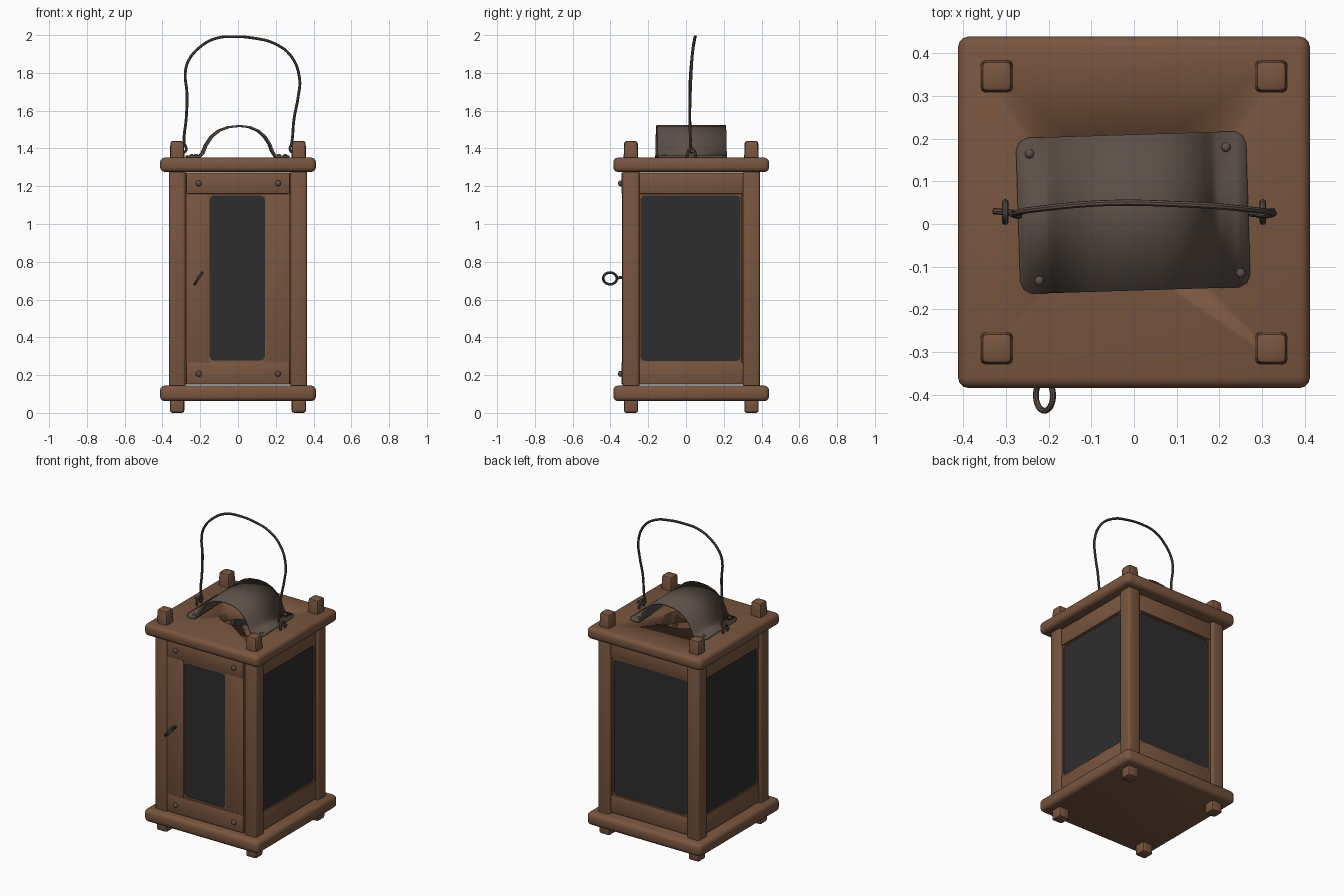
import bpy, bmesh, math
from mathutils import Vector, Matrix

if "Cube" in bpy.data.objects:
    bpy.data.objects.remove(bpy.data.objects["Cube"])

def material(name, rgb):
    m = bpy.data.materials.new(name)
    m.diffuse_color = (*rgb, 1)
    m.use_nodes = True
    m.node_tree.nodes["Principled BSDF"].inputs["Base Color"].default_value = m.diffuse_color
    return m

WOOD = material("brown_wood", (0.19, 0.092, 0.05))
METAL = material("dull_iron", (0.105, 0.08, 0.064))
GLASS = material("dark_glass", (0.027, 0.027, 0.027))
CY = 0.0275                      # centre of the wooden body in y

def finish(ob, mat):
    ob.data.materials.clear()
    ob.data.materials.append(mat)
    bpy.ops.object.select_all(action='DESELECT')
    ob.select_set(True)
    bpy.context.view_layer.objects.active = ob
    if ob.type == 'CURVE':
        bpy.ops.object.convert(target='MESH')
        ob = bpy.context.object
    bpy.ops.object.shade_smooth_by_angle(angle=math.radians(40))
    return ob

def mesh_object(name, bm, mat):
    bmesh.ops.recalc_face_normals(bm, faces=bm.faces)
    me = bpy.data.meshes.new(name)
    bm.to_mesh(me)
    bm.free()
    ob = bpy.data.objects.new(name, me)
    bpy.context.collection.objects.link(ob)
    return finish(ob, mat)

def box(name, lo, hi, mat=WOOD, bevel=0.008, seg=2, taper=1.0, turn=None):
    """Bevelled box between two corners; taper scales the top."""
    lo, hi = Vector(lo), Vector(hi)
    c, s = (lo + hi) / 2, hi - lo
    bm = bmesh.new()
    bmesh.ops.create_cube(bm, size=1)
    for v in bm.verts:
        k = taper if v.co.z > 0 else 1
        v.co = Vector((v.co.x * s.x * k, v.co.y * s.y * k, v.co.z * s.z))
    if bevel:
        bmesh.ops.bevel(bm, geom=bm.edges[:], offset=bevel, segments=seg, profile=0.5, affect='EDGES')
    bmesh.ops.transform(bm, matrix=Matrix.Translation(c), verts=bm.verts)
    if turn:
        bmesh.ops.transform(bm, matrix=turn, verts=bm.verts)
    return mesh_object(name, bm, mat)

def wire(name, pts, radius, closed=False):
    cu = bpy.data.curves.new(name, 'CURVE')
    cu.dimensions = '3D'
    cu.bevel_depth, cu.bevel_resolution, cu.resolution_u = radius, 2, 4
    cu.use_fill_caps = True
    sp = cu.splines.new('BEZIER')
    sp.bezier_points.add(len(pts) - 1)
    for bp, p in zip(sp.bezier_points, pts):
        bp.co = p
        bp.handle_left_type = bp.handle_right_type = 'AUTO'
    sp.use_cyclic_u = closed
    ob = bpy.data.objects.new(name, cu)
    bpy.context.collection.objects.link(ob)
    return finish(ob, METAL)

def lip(name, x0, x1, z0, z1, place):
    """Thin wooden surround with a rounded opening, around a glass pane."""
    cu = bpy.data.curves.new(name, 'CURVE')
    cu.dimensions, cu.fill_mode, cu.extrude = '2D', 'BOTH', 0.010
    r, g = 0.022, 0.018
    outer = [(x0 - g, z0 - g), (x1 + g, z0 - g), (x1 + g, z1 + g), (x0 - g, z1 + g)]
    inner = []
    for i, (cx, cz) in enumerate([(x0 + r, z0 + r), (x1 - r, z0 + r), (x1 - r, z1 - r), (x0 + r, z1 - r)]):
        for k in range(5):
            a = math.pi + (i + k / 4) * math.pi / 2
            inner.append((cx + r * math.cos(a), cz + r * math.sin(a)))
    for loop in (outer, inner):
        sp = cu.splines.new('POLY')
        sp.points.add(len(loop) - 1)
        for p, (x, z) in zip(sp.points, loop):
            p.co = (x, z, 0, 1)
        sp.use_cyclic_u = True
    ob = bpy.data.objects.new(name, cu)
    bpy.context.collection.objects.link(ob)
    ob = finish(ob, WOOD)
    ob.data.transform(place @ Matrix.Rotation(math.pi / 2, 4, 'X'))

def rivet(name, pos, r, normal_rot=Matrix()):
    bm = bmesh.new()
    bmesh.ops.create_uvsphere(bm, u_segments=12, v_segments=8, radius=r)
    m = Matrix.Translation(pos) @ normal_rot @ Matrix.Diagonal((1, 1, 0.8, 1))
    bmesh.ops.transform(bm, matrix=m, verts=bm.verts)
    mesh_object(name, bm, METAL)

# Base board and top board with a round smoke hole
box("base_board", (-0.413, -0.385, 0.062), (0.413, 0.44, 0.145), bevel=0.026, seg=3)
top = box("top_board", (-0.413, -0.385, 1.275), (0.413, 0.44, 1.352), bevel=0.026, seg=3)
bm = bmesh.new()
bmesh.ops.create_cone(bm, cap_ends=True, segments=32, radius1=0.125, radius2=0.125, depth=0.4,
                      matrix=Matrix.Translation((0, CY, 1.31)))
cutter = mesh_object("smoke_hole_cutter", bm, WOOD)
cutter.hide_render = True
cutter.hide_set(True)
cut = top.modifiers.new("smoke_hole", 'BOOLEAN')
cut.operation, cut.object, cut.solver = 'DIFFERENCE', cutter, 'EXACT'

# Corner posts with tenons that pass through both boards
for sx in (-1, 1):
    for sy in (-1, 1):
        x, y = sx * 0.322, CY + sy * 0.319
        box("corner_post", (x - 0.043, y - 0.044, 0.13), (x + 0.043, y + 0.044, 1.29), bevel=0.013, seg=3)
        box("top_tenon", (x - 0.04, y - 0.04, 1.30), (x + 0.04, y + 0.04, 1.44), bevel=0.014, taper=0.9)
        box("foot_tenon", (x - 0.038, y - 0.038, 0.0), (x + 0.038, y + 0.038, 0.09), bevel=0.013)

# Side and back panels, modelled facing -y and turned into place
def panel(kind, half, depth, pane, place, stiles=True):
    x0, x1, z0, z1 = pane
    f = -depth
    box(kind + "_top_rail", (-half, f, 1.158), (half, f + 0.04, 1.272), turn=place)
    box(kind + "_bottom_rail", (-half, f, 0.15), (half, f + 0.04, 0.268), turn=place)
    if stiles:
        box(kind + "_left_stile", (-half, f + 0.003, 0.262), (x0 - 0.005, f + 0.04, 1.164), turn=place, bevel=0.004)
        box(kind + "_right_stile", (x1 + 0.005, f + 0.003, 0.262), (half, f + 0.04, 1.164), turn=place, bevel=0.004)
    lip(kind + "_pane_surround", x0, x1, z0, z1, place @ Matrix.Translation((0, f + 0.018, 0)))
    box(kind + "_glass", (x0 - 0.012, f + 0.013, z0 - 0.012), (x1 + 0.012, f + 0.023, z1 + 0.012),
        GLASS, bevel=0, turn=place)

def facing(angle):
    return Matrix.Translation((0, CY, 0)) @ Matrix.Rotation(angle, 4, 'Z')

panel("right_side", 0.282, 0.352, (-0.268, 0.262, 0.275, 1.152), facing(math.pi / 2))
panel("left_side", 0.282, 0.352, (-0.262, 0.268, 0.275, 1.152), facing(-math.pi / 2))
panel("back", 0.286, 0.345, (-0.265, 0.265, 0.275, 1.152), facing(math.pi))
panel("door", 0.276, 0.37, (-0.15, 0.142, 0.278, 1.15), facing(0))

# Door rivets and pull ring
face_front = Matrix.Rotation(math.pi / 2, 4, 'X')
for x in (-0.208, 0.212):
    for z in (0.207, 1.215):
        rivet("door_rivet", (x, -0.347, z), 0.016, face_front)
ring = []
for k in range(12):
    a = k * math.tau / 12
    ring.append((-0.21 + 0.02 * math.sin(a), -0.402 + 0.036 * math.cos(a), 0.712 + 0.031 * math.sin(a)))
wire("door_pull_ring", ring, 0.007, closed=True)
wire("door_pull_stem", [(-0.21, -0.33, 0.715), (-0.21, -0.35, 0.716), (-0.21, -0.37, 0.712)], 0.008)

# Arched sheet-iron heat shield: (x, z, shortening at the rounded ends)
profile = [(-0.272, 1.357, .03), (-0.264, 1.357, .01), (-0.245, 1.357, 0), (-0.205, 1.357, 0),
           (-0.188, 1.375, 0), (-0.172, 1.415, 0), (-0.14, 1.463, 0), (-0.10, 1.495, 0), (-0.05, 1.513, 0),
           (0.01, 1.519, 0), (0.06, 1.513, 0), (0.105, 1.494, 0), (0.14, 1.463, 0), (0.165, 1.425, 0),
           (0.18, 1.385, 0), (0.198, 1.357, 0), (0.242, 1.357, 0), (0.26, 1.357, .01), (0.268, 1.357, .03)]
turn = Matrix.Translation((0, 0.027, 0)) @ Matrix.Rotation(math.radians(1.8), 4, 'Z')
bm = bmesh.new()
rows = [[bm.verts.new(turn @ Vector((x, s * (0.183 - e), z))) for s in (-1, 1)] for x, z, e in profile]
for a, b in zip(rows, rows[1:]):
    bm.faces.new((a[0], b[0], b[1], a[1]))
shield = mesh_object("heat_shield", bm, METAL)
solid = shield.modifiers.new("sheet", 'SOLIDIFY')
solid.thickness, solid.offset = 0.01, 0
for x, y in ((-0.245, 0.165), (0.216, 0.18), (-0.222, -0.133), (0.25, -0.115)):
    rivet("shield_rivet", (x, y, 1.363), 0.011)

# Bent wire handle, hooked through a staple at each end
wire("wire_handle", [(-0.33, 0.03, 1.385), (-0.30, 0.028, 1.378), (-0.275, 0.025, 1.39), (-0.285, 0.024, 1.43),
     (-0.274, 0.02, 1.56), (-0.27, 0.02, 1.69), (-0.279, 0.024, 1.80), (-0.262, 0.03, 1.865),
     (-0.20, 0.038, 1.938), (-0.12, 0.046, 1.982), (-0.02, 0.05, 1.992), (0.09, 0.047, 1.983),
     (0.19, 0.042, 1.957), (0.28, 0.033, 1.89), (0.326, 0.026, 1.77), (0.318, 0.022, 1.67),
     (0.297, 0.02, 1.56), (0.285, 0.024, 1.43), (0.277, 0.025, 1.39), (0.30, 0.028, 1.378),
     (0.33, 0.03, 1.385)], 0.0075)
for sx in (-1, 1):
    x = sx * 0.302
    wire("handle_staple", [(x, 0.008, 1.335), (x, 0.008, 1.375), (x, 0.028, 1.40),
                           (x, 0.048, 1.375), (x, 0.048, 1.335)], 0.008)
